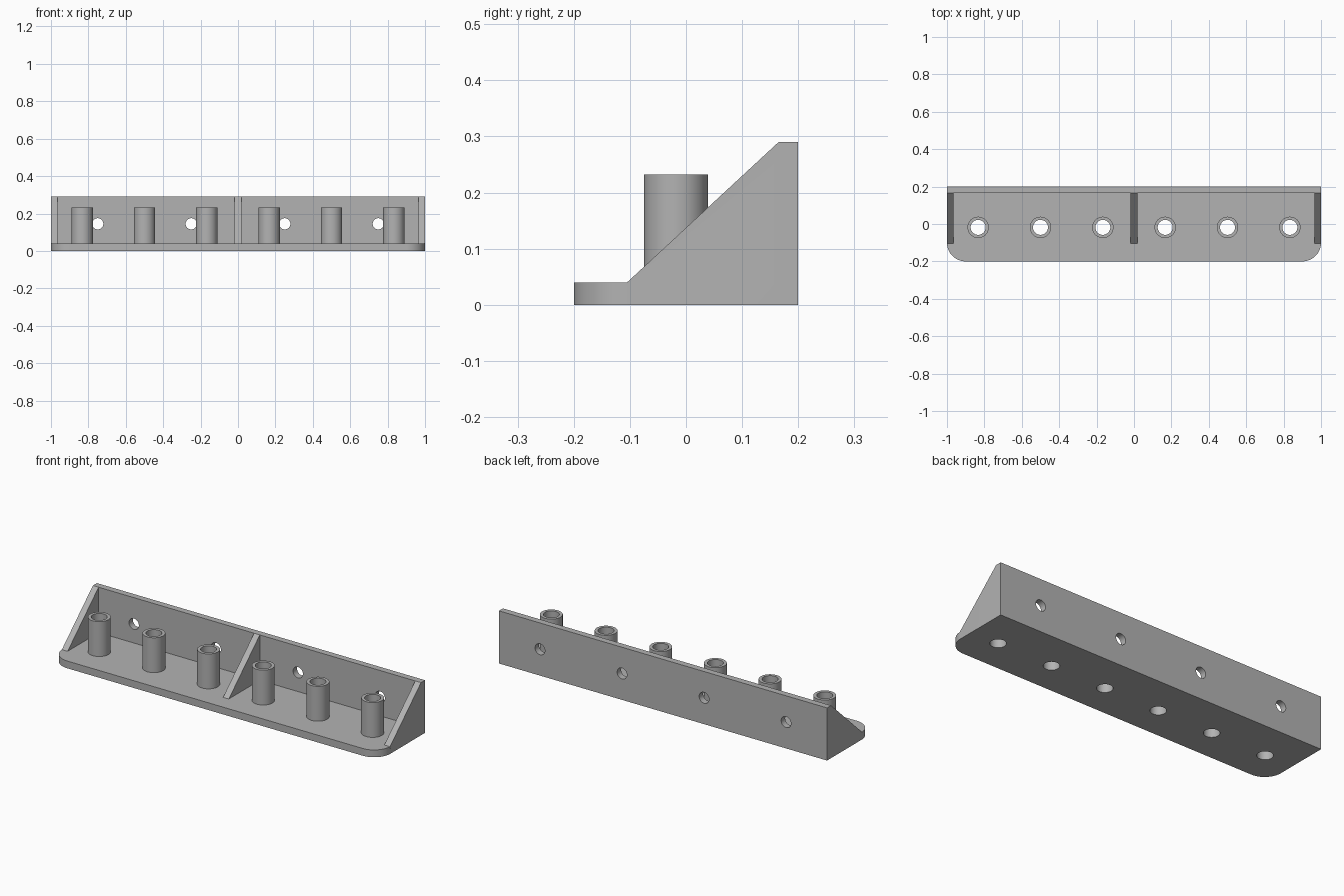
import bpy, bmesh, math
from mathutils import Matrix, Vector

if "Cube" in bpy.data.objects:
    bpy.data.objects.remove(bpy.data.objects["Cube"])

DEPTH, PLATE, WALL, HEIGHT = 0.2, 0.04, 0.035, 0.29
CORNER = 0.1
TUBE_Y, TUBE_TOP, TUBE_OUT, TUBE_IN = -0.018, 0.232, 0.057, 0.04
TUBE_XS = [(i - 2.5) / 3 for i in range(6)]
SCREW_XS = [(i - 1.5) / 2 for i in range(4)]

grey = bpy.data.materials.new("plain grey")
grey.use_nodes = True
grey.diffuse_color = (0.45, 0.45, 0.45, 1)
grey.node_tree.nodes["Principled BSDF"].inputs["Base Color"].default_value = (0.45, 0.45, 0.45, 1)


def finish(name, bm):
    bmesh.ops.recalc_face_normals(bm, faces=bm.faces)
    mesh = bpy.data.meshes.new(name)
    bm.to_mesh(mesh)
    bm.free()
    mesh.materials.append(grey)
    obj = bpy.data.objects.new(name, mesh)
    bpy.context.collection.objects.link(obj)
    return obj


def prism(name, outline, offset):
    """Extrude a closed outline of 3D points along an offset."""
    bm = bmesh.new()
    face = bm.faces.new([bm.verts.new(p) for p in outline])
    new = bmesh.ops.extrude_face_region(bm, geom=[face])["geom"]
    verts = [g for g in new if isinstance(g, bmesh.types.BMVert)]
    bmesh.ops.translate(bm, verts=verts, vec=Vector(offset))
    return finish(name, bm)


def rods(name, centres, radius, length, turn):
    """A row of solid cylinders, used for drilling."""
    bm = bmesh.new()
    for c in centres:
        bmesh.ops.create_cone(bm, cap_ends=True, segments=48, radius1=radius, radius2=radius,
                              depth=length, matrix=Matrix.Translation(c) @ turn)
    return finish(name, bm)


def combine(target, tool, operation):
    mod = target.modifiers.new(operation.lower(), "BOOLEAN")
    mod.operation, mod.solver, mod.object = operation, "EXACT", tool
    tool.hide_render = True
    select(target)
    bpy.ops.object.modifier_apply(modifier=mod.name)
    bpy.data.objects.remove(tool)


def select(obj):
    bpy.ops.object.select_all(action="DESELECT")
    obj.select_set(True)
    bpy.context.view_layer.objects.active = obj


# Base plate with rounded front corners
outline = [(1, DEPTH, 0), (-1, DEPTH, 0)]
for side, start in ((-1, math.pi), (1, 1.5 * math.pi)):
    for i in range(17):
        a = start + i / 16 * math.pi / 2
        outline.append((side * (1 - CORNER) + CORNER * math.cos(a),
                        -DEPTH + CORNER + CORNER * math.sin(a), 0))
bracket = prism("bracket", outline, (0, 0, PLATE))

# Back wall
inner = DEPTH - WALL
combine(bracket, prism("back_wall", [(-1, inner, 0), (-1, DEPTH, 0), (-1, DEPTH, HEIGHT),
                                     (-1, inner, HEIGHT)], (2, 0, 0)), "UNION")

# Sloped ribs at both ends and in the middle
for x in (-1, -WALL / 2, 1 - WALL):
    rib = [(x, -0.1, 0), (x, DEPTH, 0), (x, DEPTH, HEIGHT), (x, inner, HEIGHT), (x, -0.105, PLATE)]
    rib[0] = (x, -0.1, 0.02)
    rib[1] = (x, DEPTH, 0.02)
    combine(bracket, prism("rib", rib, (WALL, 0, 0)), "UNION")

# Holes through the plate and the wall
combine(bracket, rods("plate_drill", [Vector((x, TUBE_Y, 0)) for x in TUBE_XS],
                      TUBE_IN, 0.2, Matrix()), "DIFFERENCE")
combine(bracket, rods("wall_drill", [Vector((x, DEPTH, 0.145)) for x in SCREW_XS],
                      0.03, 0.2, Matrix.Rotation(math.pi / 2, 4, "X")), "DIFFERENCE")

# Merge leftover coplanar seams
bm = bmesh.new()
bm.from_mesh(bracket.data)
bmesh.ops.remove_doubles(bm, verts=bm.verts, dist=0.0001)
bmesh.ops.dissolve_limit(bm, angle_limit=0.01, verts=bm.verts, edges=bm.edges)
bm.to_mesh(bracket.data)
bm.free()

# Upright hollow tubes
parts = [bracket]
for n, x in enumerate(TUBE_XS, 1):
    bm = bmesh.new()
    profile = [(TUBE_IN, PLATE), (TUBE_IN, TUBE_TOP), (TUBE_OUT, TUBE_TOP), (TUBE_OUT, PLATE)]
    verts = [bm.verts.new((r, 0, z)) for r, z in profile]
    edges = [bm.edges.new(pair) for pair in zip(verts, verts[1:])]
    bmesh.ops.spin(bm, geom=verts + edges, cent=(0, 0, 0), axis=(0, 0, 1),
                   angle=2 * math.pi, steps=48, use_merge=True)
    bmesh.ops.remove_doubles(bm, verts=bm.verts, dist=0.0001)
    bmesh.ops.translate(bm, verts=bm.verts, vec=(x, TUBE_Y, 0))
    tube = finish(f"tube_{n}", bm)
    # Make sure the outer skin faces outwards
    outer = max(tube.data.polygons, key=lambda p: (p.center - Vector((x, TUBE_Y, p.center.z))).length
                if abs(p.normal.z) < 0.5 else 0)
    if outer.normal.dot(outer.center - Vector((x, TUBE_Y, outer.center.z))) < 0:
        tube.data.flip_normals()
    parts.append(tube)

# Smooth round surfaces, sharp edges elsewhere
for obj in parts:
    select(obj)
    bpy.ops.object.shade_smooth_by_angle(angle=math.radians(30))
